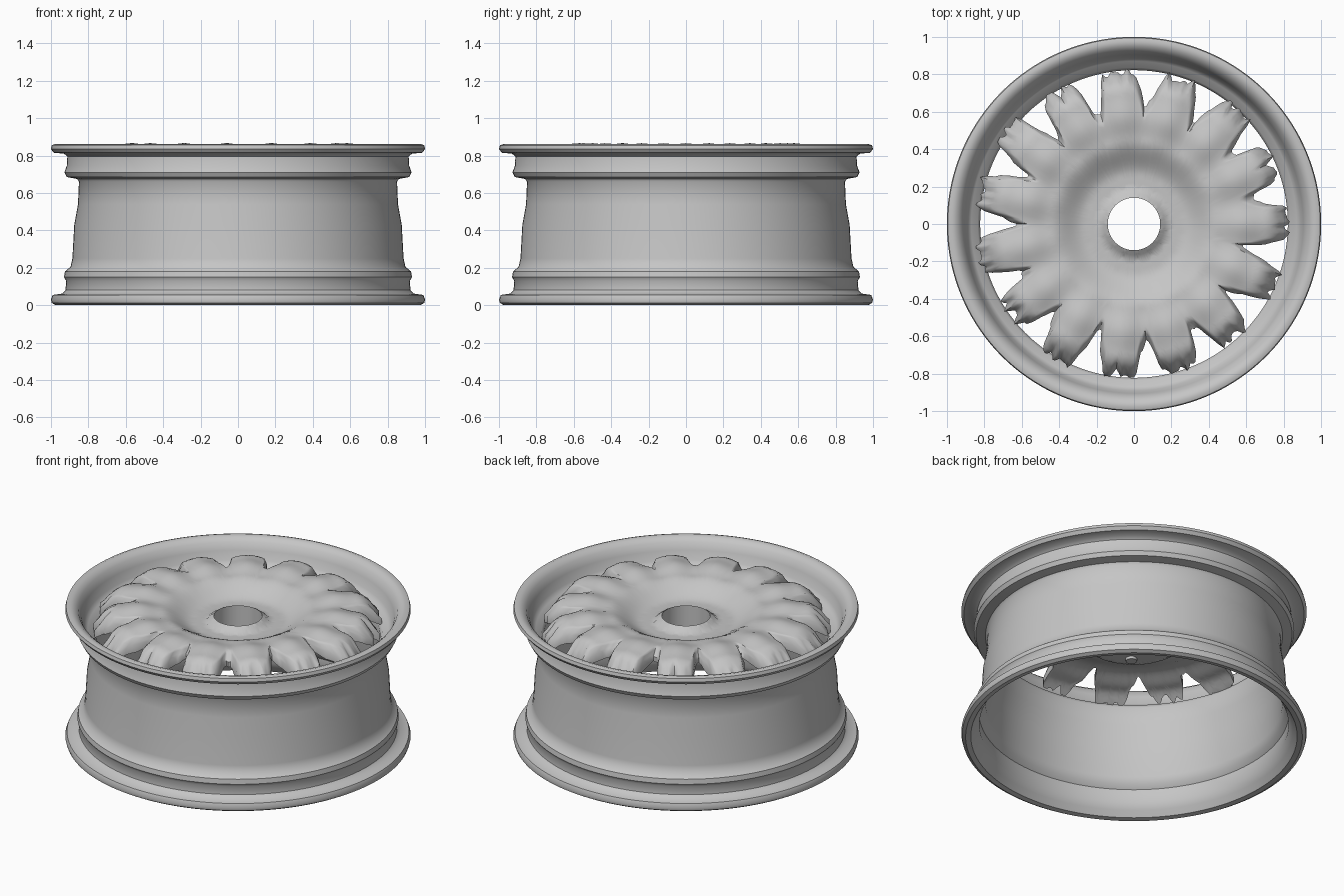
import bpy, bmesh, math, random

cube = bpy.data.objects.get("Cube")
if cube:
    bpy.data.objects.remove(cube, do_unlink=True)
random.seed(4)

metal = bpy.data.materials.new("grey metal")
metal.use_nodes = True
metal.diffuse_color = (0.56, 0.56, 0.56, 1)
metal.node_tree.nodes["Principled BSDF"].inputs["Base Color"].default_value = metal.diffuse_color


def finish(name, bm, angle):
    bmesh.ops.recalc_face_normals(bm, faces=bm.faces)
    mesh = bpy.data.meshes.new(name)
    bm.to_mesh(mesh)
    bm.free()
    obj = bpy.data.objects.new(name, mesh)
    bpy.context.collection.objects.link(obj)
    mesh.materials.append(metal)
    bpy.ops.object.select_all(action="DESELECT")
    obj.select_set(True)
    bpy.context.view_layer.objects.active = obj
    bpy.ops.object.shade_smooth_by_angle(angle=math.radians(angle))
    return obj


def closed_ring(name, count, section, angle):
    """Sweep a closed (radius, height) section, which may vary with the turn."""
    bm = bmesh.new()
    loops = []
    for i in range(count):
        a = math.tau * i / count
        loops.append([bm.verts.new((r * math.cos(a), r * math.sin(a), z)) for r, z in section(a)])
    n = len(loops[0])
    for i in range(count):
        here, there = loops[i], loops[(i + 1) % count]
        for j in range(n):
            k = (j + 1) % n
            bm.faces.new((here[j], there[j], there[k], here[k]))
    return finish(name, bm, angle)


def smooth(a, b, x):
    t = max(0, min(1, (x - a) / (b - a)))
    return t * t * (3 - 2 * t)


def profile_height(points, r):
    for (r0, z0), (r1, z1) in zip(points, points[1:]):
        if r <= r1:
            return z0 + (z1 - z0) * smooth(r0, r1, r)
    return points[-1][1]


# Rim: outside of the barrel upwards, then the inside downwards
OUTER = [(0.975, 0.0), (0.995, 0.012), (1.0, 0.03), (0.99, 0.055), (0.94, 0.062),
         (0.922, 0.08), (0.918, 0.13), (0.93, 0.15), (0.925, 0.18), (0.895, 0.205),
         (0.885, 0.25), (0.875, 0.43), (0.855, 0.54), (0.85, 0.66), (0.86, 0.675),
         (0.915, 0.685), (0.928, 0.71), (0.915, 0.745), (0.912, 0.795),
         (0.93, 0.81), (0.985, 0.815), (1.0, 0.835), (0.995, 0.855), (0.975, 0.862)]
INNER = [(0.95, 0.855), (0.925, 0.835), (0.905, 0.79), (0.89, 0.735), (0.87, 0.71),
         (0.835, 0.695), (0.822, 0.67), (0.825, 0.56), (0.85, 0.43), (0.86, 0.23),
         (0.875, 0.19), (0.898, 0.165), (0.895, 0.08), (0.92, 0.04), (0.945, 0.005)]
closed_ring("rim", 144, lambda a: OUTER + INNER, 40)

# Spoked face: a dished disc whose edge is split into spokes
SPOKES = 15
TOP = [(0.14, 0.785), (0.19, 0.765), (0.26, 0.765), (0.45, 0.845), (0.57, 0.862), (0.7, 0.845), (0.86, 0.765)]
BACK = [(0.14, 0.65), (0.29, 0.65), (0.34, 0.71), (0.58, 0.78), (0.74, 0.74), (0.86, 0.68)]
tips = [random.uniform(0.81, 0.85) for _ in range(SPOKES)]
notches = [random.uniform(0.59, 0.65) for _ in range(SPOKES)]
leans = [random.uniform(-0.1, 0.1) for _ in range(SPOKES)]
ROWS = 26


def spoke_section(a):
    turn = a / math.tau * SPOKES
    i = round(turn) % SPOKES
    off = 2 * (turn - round(turn))
    u = abs(off)
    notch = notches[i if off > 0 else i - 1]
    edge = tips[i] + (notch - tips[i]) * smooth(0.42, 1.0, u + leans[i] * off * (1 - u))
    # uneven, split spoke ends
    edge += 0.012 * math.sin(a * 71) + 0.008 * math.sin(a * 113 + 1)
    edge -= 0.03 * (1 - smooth(0, 0.25, abs(off - leans[i]))) * (i % 2)
    radii = [0.14 + (edge - 0.14) * j / ROWS for j in range(ROWS + 1)]
    top = []
    for r in radii:
        wave = 0.012 * math.cos(math.pi * off) * smooth(0.35, 0.65, r)
        droop = 0.035 * smooth(edge - 0.06, edge, r)
        lip = 0.015 * (1 - smooth(0.15, 0.18, r))
        top.append((r, profile_height(TOP, r) + wave + lip - droop - 0.006))
    back = [(r, profile_height(BACK, r)) for r in reversed(radii)]
    return top + back


closed_ring("spoked_face", SPOKES * 24, spoke_section, 50)

# Bolt seats on the back of the hub
for n in range(5):
    a = math.tau * n / 5 + math.pi / 2

    bm = bmesh.new()
    bmesh.ops.create_cone(bm, cap_ends=True, segments=20, radius1=0.032, radius2=0.036, depth=0.02)
    bmesh.ops.translate(bm, verts=bm.verts, vec=(0.225 * math.cos(a), 0.225 * math.sin(a), 0.645))
    finish(f"bolt_seat_{n + 1}", bm, 30)
